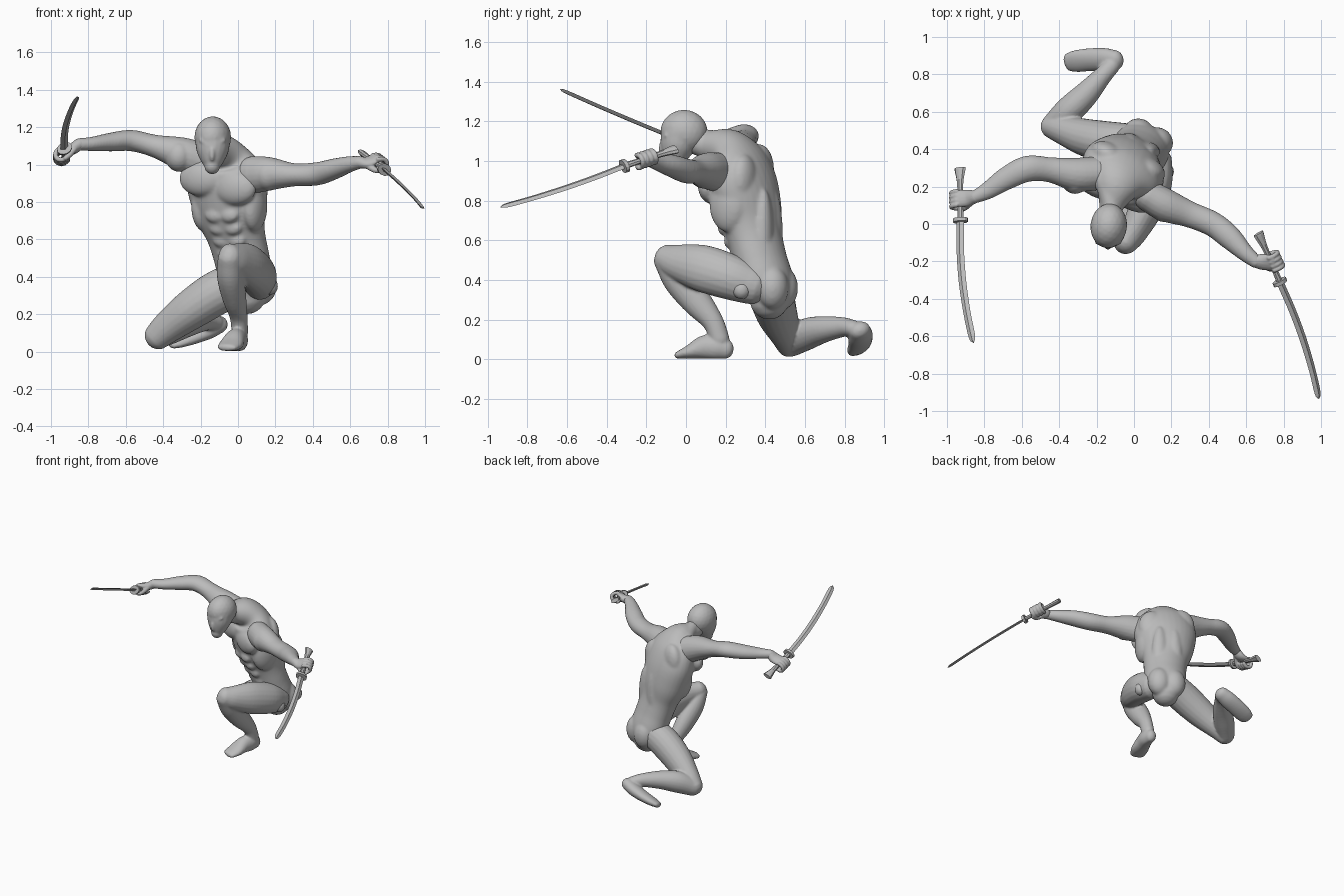
import bpy, bmesh, math
from mathutils import Vector, Matrix

cube = bpy.data.objects.get("Cube")
if cube:
    bpy.data.objects.remove(cube)

GREY = (0.5, 0.5, 0.5, 1)
mat = bpy.data.materials.new("plain grey")
mat.use_nodes = True
mat.diffuse_color = GREY
mat.node_tree.nodes["Principled BSDF"].inputs["Base Color"].default_value = GREY


def spline(st, steps):
    """Catmull-Rom through stations (x, y, z, side radius, other radius)."""
    p = [Vector(s) for s in st]
    p = [p[0] * 2 - p[1]] + p + [p[-1] * 2 - p[-2]]
    out = []
    for a, b, c, d in zip(p, p[1:], p[2:], p[3:]):
        for k in range(steps):
            t = k / steps
            out.append((b * 2 + (c - a) * t + (a * 2 - b * 5 + c * 4 - d) * t * t
                        + (b * 3 - a - c * 3 + d) * t ** 3) * 0.5)
    return out + [p[-2]]


def loft(bm, st, side, sides=20, steps=5, rounded=True):
    pts = spline(st, steps)
    pos = [Vector(q[:3]) for q in pts]
    rows = [(c, max(q[3], .001), max(q[4], .001)) for c, q in zip(pos, pts)]
    if rounded:
        for end, nxt in ((0, 1), (-1, -2)):
            c, a, b = rows[end]
            away = (c - rows[nxt][0]).normalized() * min(a, b)
            caps = [(c + away * math.sin(t), a * math.cos(t), b * math.cos(t))
                    for t in (.4, .8, 1.15, 1.45)]
            rows = caps[::-1] + rows if end == 0 else rows + caps
    rings = []
    for i, (c, a, b) in enumerate(rows):
        tan = (rows[min(i + 1, len(rows) - 1)][0] - rows[max(i - 1, 0)][0]).normalized()
        u = Vector(side)
        u = (u - tan * u.dot(tan)).normalized()
        v = tan.cross(u)
        rings.append([bm.verts.new(c + u * a * math.cos(w) + v * b * math.sin(w))
                      for w in (math.tau * k / sides for k in range(sides))])
    for r, s in zip(rings, rings[1:]):
        for k in range(sides):
            j = (k + 1) % sides
            bm.faces.new((r[k], r[j], s[j], s[k]))
    bm.faces.new(rings[0][::-1])
    bm.faces.new(rings[-1])


def blob(bm, centre, radii, axis=(1, 0, 0)):
    """Ellipsoid whose first radius runs along axis and third stays upward."""
    u = Vector(axis).normalized()
    v = Vector((0, 0, 1)).cross(u).normalized()
    rot = Matrix((u, v, u.cross(v))).transposed().to_4x4()
    bmesh.ops.create_icosphere(bm, subdivisions=3, radius=1,
                               matrix=Matrix.Translation(centre) @ rot @ Matrix.Diagonal((*radii, 1)))


def finish(name, bm, voxel=0.009, relax=4, floor=False):
    if floor:
        for v in bm.verts:
            v.co.z = max(v.co.z, 0.004)
    bmesh.ops.recalc_face_normals(bm, faces=bm.faces)
    me = bpy.data.meshes.new(name)
    bm.to_mesh(me)
    bm.free()
    me.materials.append(mat)
    ob = bpy.data.objects.new(name, me)
    bpy.context.collection.objects.link(ob)
    if voxel:
        rem = ob.modifiers.new("merge", 'REMESH')
        rem.mode, rem.voxel_size, rem.use_smooth_shade = 'VOXEL', voxel, True
        sm = ob.modifiers.new("soften", 'SMOOTH')
        sm.factor, sm.iterations = 0.5, relax
    return ob


# Torso: twisted toward its right, right shoulder raised
ACROSS = Vector((.9, -.43, 0))
AHEAD = Vector((-.43, -.9, 0))


def on_torso(u, f, z):
    return Vector((.05 - .22 * (z - .38), .41 - .29 * (z - .38), z)) + ACROSS * u + AHEAD * f


bm = bmesh.new()
loft(bm, [(.05, .42, .3, .1, .1), (.045, .412, .38, .15, .125), (.02, .375, .5, .155, .128),
          (-.01, .345, .62, .165, .132), (-.04, .318, .74, .2, .155), (-.057, .285, .88, .23, .158),
          (-.07, .25, .99, .21, .14), (-.09, .2, 1.06, .13, .105), (-.12, .1, 1.08, .068, .07),
          (-.13, .03, 1.1, .06, .06)], (.88, -.42, -.18), sides=32)
for s in (-1, 1):
    tilt = -.025 * s
    blob(bm, on_torso(.095 * s, .1, .9 + tilt), (.125, .06, .095), ACROSS)        # chest
    blob(bm, on_torso(.11 * s, -.09, .93 + tilt), (.1, .065, .13), ACROSS)        # shoulder blade
    blob(bm, on_torso(.055 * s, -.085, .62), (.06, .045, .24), ACROSS)            # spine muscle
    blob(bm, on_torso(.055 * s, -.05, .36), (.085, .08, .11), ACROSS)             # buttock
    blob(bm, on_torso(.15 * s, .02, .78), (.06, .1, .14), ACROSS)                 # ribs
    for k in range(4):
        blob(bm, on_torso(.043 * s, .105 + .012 * k, .53 + .066 * k), (.052, .028, .04), ACROSS)
    loft(bm, [(*on_torso(.14 * s, -.02, 1.0 - .04 * s), .06, .055),
              (*on_torso(.04 * s, .02, 1.07 - .02 * s), .055, .05),
              (-.125, .08, 1.12, .045, .04)], (0, 1, 0))                          # trapezius
finish("torso", bm, relax=10)

# Head: smooth egg-shaped mask, bowed forward
bm = bmesh.new()
LOOK = Vector((.99, -.12, 0))
blob(bm, (-.135, -.01, 1.145), (.098, .12, .113), LOOK)
loft(bm, [(-.135, -.025, 1.13, .094, .105), (-.136, -.045, 1.07, .085, .088),
          (-.137, -.06, 1.02, .062, .065), (-.138, -.07, .99, .042, .045)], LOOK)
blob(bm, (-.138, -.118, 1.06), (.016, .02, .045), LOOK)
for s in (-1, 1):
    loft(bm, [(-.138 + .02 * s, -.117, 1.1, .01, .01), (-.138 + .06 * s, -.098, 1.13, .012, .012)], (0, 0, 1))
finish("head", bm, 0.007, 6)

# Arms, outstretched
arms = {
    "left": [(.08, .15, .945, .085, .1), (.17, .1, .95, .088, .09), (.3, .05, .945, .07, .062),
             (.42, 0, .95, .067, .062), (.51, -.07, .975, .064, .056), (.59, -.15, 1.0, .047, .044),
             (.65, -.2, 1.012, .036, .034)],
    "right": [(-.2, .27, 1.02, .09, .1), (-.31, .265, 1.06, .09, .088), (-.45, .29, 1.1, .067, .06),
              (-.57, .295, 1.128, .07, .057), (-.68, .245, 1.12, .062, .05), (-.78, .18, 1.11, .047, .038),
              (-.85, .145, 1.108, .035, .033)],
}
deltoids = {"left": (.16, .09, .945), "right": (-.315, .24, 1.045)}
for name, st in arms.items():
    bm = bmesh.new()
    loft(bm, st, (.3, 1, 0))
    blob(bm, deltoids[name], (.075, .08, .085))
    finish(name + "_arm", bm, 0.008, 4)

# Swords: pommel, guard, tip, bow of the blade, direction of the cutting edge
swords = {
    "left": ((.665, -.05, 1.06), (.78, -.31, .975), (.988, -.935, .768), (.022, 0, -.012), (.8, .1, -.55)),
    "right": ((-.93, .3, 1.01), (-.928, .02, 1.085), (-.858, -.635, 1.362), (-.024, 0, -.005), (-.8, 0, -.42)),
}
for name, (pommel, guard, tip, bow, edge) in swords.items():
    P, G, T, B = (Vector(v) for v in (pommel, guard, tip, bow))
    g = (G - P).normalized()

    # Blade
    bm = bmesh.new()
    st = []
    for t, w in ((0, .022), (.25, .022), (.5, .022), (.75, .021), (.95, .019), (1, .002)):
        st.append((*(G.lerp(T, t) + B * 4 * t * (1 - t)), w, min(.009, w)))
    loft(bm, st, edge, sides=4, rounded=False)
    finish(name + "_blade", bm, 0)

    # Flared hilt with guard
    bm = bmesh.new()
    loft(bm, [(*P.lerp(G, t), a, b) for t, a, b in
              ((0, .033, .016), (.06, .031, .017), (.28, .019, .015), (.6, .016, .013), (1, .019, .015))],
         edge, sides=8, rounded=False)
    loft(bm, [(*(G - g * .01), .042, .032), (*(G + g * .01), .042, .032)], edge, sides=12, steps=1, rounded=False)
    finish(name + "_hilt", bm, 0)

    # Hand closed around the hilt
    wrist = Vector(arms[name][-1][:3])
    c = P.lerp(G, .6)
    o = c - wrist
    o = (o - g * o.dot(g)).normalized()
    n = g.cross(o)
    if n.z < 0:
        n = -n
    bm = bmesh.new()
    loft(bm, [(*wrist, .035, .032), (*wrist.lerp(c, .5), .046, .029), (*(c + n * .026 + o * .01), .046, .017)],
         g, sides=16)
    for i in range(4):
        base = c + o * .012 + g * (i - 1.5) * .025
        arc = [(*(base + (o * math.cos(t) * 1.25 + n * math.sin(t)) * .032), .0135, .0135)
               for t in (1.8, 1.1, .4, -.4, -1.2, -1.9)]
        loft(bm, arc, g, sides=10, steps=3)
    loft(bm, [(*(wrist.lerp(c, .4) + g * .025 - n * .01), .019, .019), (*(c + g * .04 - n * .026 - o * .018), .016, .016),
              (*(c + g * .05 - n * .032 + o * .014), .013, .013)], g, sides=10)
    finish(name + "_hand", bm, 0.005, 2)

# Left leg: foot planted, knee raised
bm = bmesh.new()
loft(bm, [(.115, .33, .375, .09, .1), (.103, .22, .415, .1, .115), (.06, .08, .46, .09, .118),
          (.0, -.04, .49, .073, .092), (-.04, -.095, .508, .064, .072)], (1, .3, 0))
loft(bm, [(-.045, -.1, .495, .064, .062), (-.04, -.035, .4, .072, .08), (-.02, .055, .29, .064, .075),
          (.003, .135, .19, .048, .054), (.01, .17, .1, .044, .05)], (1, 0, 0))
loft(bm, [(.01, .2, .05, .04, .05), (.004, .15, .06, .05, .062), (-.016, .09, .06, .056, .06),
          (-.038, .02, .037, .065, .036), (-.058, -.03, .022, .056, .022)], (1, -.2, 0))
finish("left_leg", bm, 0.008, 3, floor=True)

# Hip joint knob
bm = bmesh.new()
blob(bm, (.172, .28, .35), (.042, .046, .048))
finish("hip_joint", bm, 0.008, 2)

# Right leg: kneeling, shin trailing behind
bm = bmesh.new()
loft(bm, [(.0, .43, .37, .105, .115), (-.12, .435, .31, .112, .118), (-.25, .46, .225, .102, .108),
          (-.37, .5, .135, .08, .088), (-.43, .52, .082, .067, .074)], (.25, .97, 0))
loft(bm, [(-.43, .53, .08, .064, .068), (-.35, .605, .125, .075, .08), (-.26, .69, .15, .068, .068),
          (-.17, .79, .162, .05, .05), (-.12, .845, .155, .045, .042)], (.75, -.65, 0))
loft(bm, [(-.1, .876, .145, .055, .045), (-.16, .88, .115, .064, .046), (-.24, .878, .083, .064, .04),
          (-.31, .87, .058, .062, .032), (-.35, .864, .044, .052, .024)], (0, .9, .4))
finish("right_leg", bm, 0.008, 3, floor=True)
